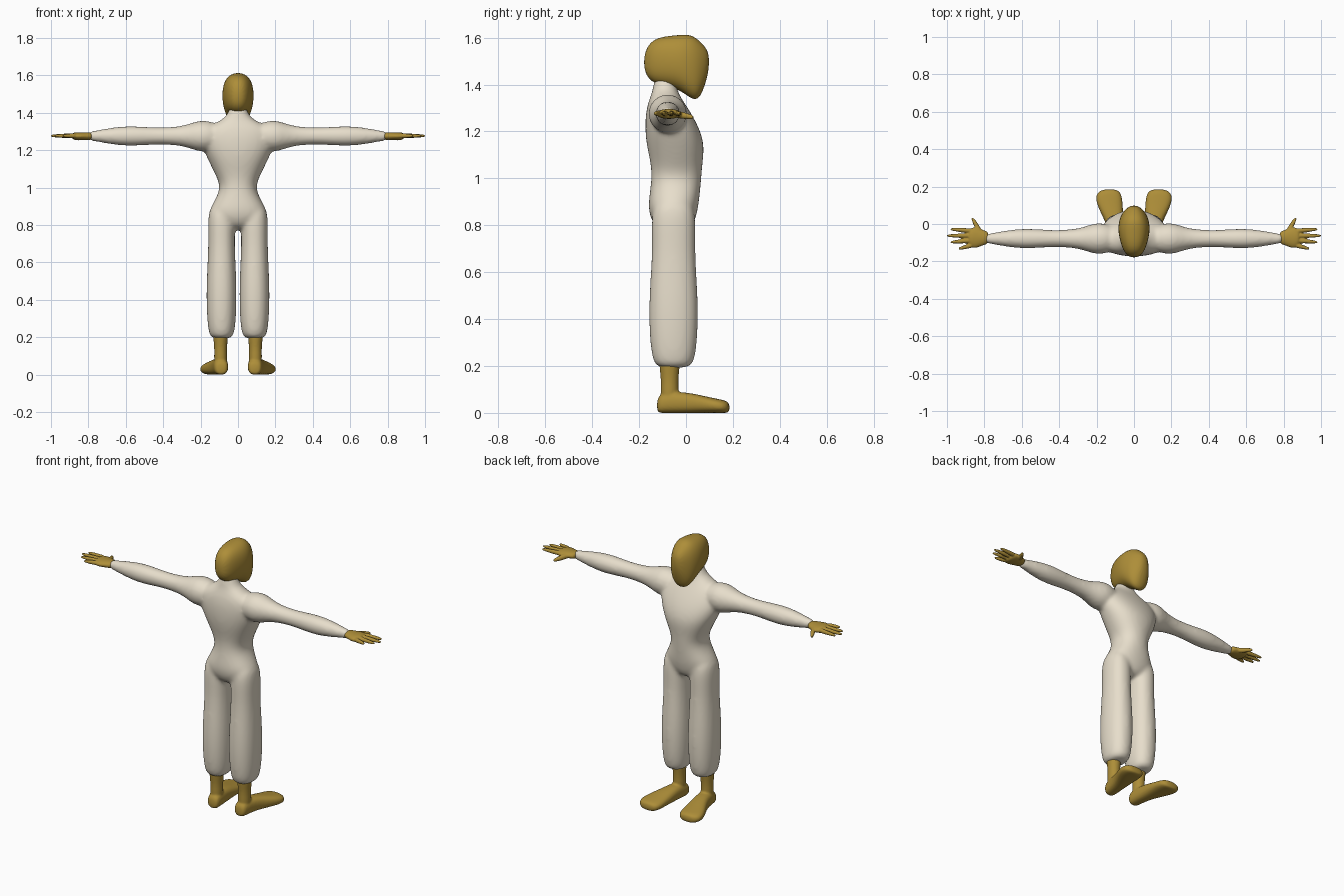
import bpy
import bmesh
from math import cos, sin, sqrt, tau, copysign

old = bpy.data.objects.get("Cube")
if old:
    bpy.data.objects.remove(old)


def material(name, rgb):
    mat = bpy.data.materials.new(name)
    mat.use_nodes = True
    colour = (*rgb, 1)
    mat.diffuse_color = colour
    mat.node_tree.nodes["Principled BSDF"].inputs["Base Color"].default_value = colour
    return mat


def loft(bm, rings, axis, side=1, power=1.0, sides=16):
    """Skin oval rings (position, centre a, centre b, radius a, radius b) along an axis."""
    grow = 3 / (2 + cos(tau / sides))  # offsets the shrinkage of the rounding
    loops = []
    for along, centre_a, centre_b, radius_a, radius_b in rings:
        loop = []
        for i in range(sides):
            c, s = cos(tau * i / sides), sin(tau * i / sides)
            a = centre_a + grow * radius_a * copysign(abs(c) ** power, c)
            b = centre_b + grow * radius_b * copysign(abs(s) ** power, s)
            x, y, z = {"x": (along, a, b), "y": (a, along, b), "z": (a, b, along)}[axis]
            loop.append(bm.verts.new((x * side, y, z)))
        loops.append(loop)
    for low, high in zip(loops, loops[1:]):
        for i in range(sides):
            j = (i + 1) % sides
            bm.faces.new((low[i], low[j], high[j], high[i]))
    bm.faces.new(loops[0])
    bm.faces.new(loops[-1])


def limb(bm, profile, axis, side, centre, stretch=1.0, power=1.0):
    """Loft a straight limb from (position, radius) pairs, deeper by stretch."""
    rings = [(along, *centre, r, r * stretch) for along, r in profile]
    loft(bm, rings, axis, side, power)


def finger(bm, axis, side, root, tip, radius):
    """Loft a tapering finger; root and tip are (position, centre a, centre b)."""
    rings = []
    for step in range(4):
        f = step / 3
        middle = [p + (q - p) * f for p, q in zip(root, tip)]
        r = radius * (1 - f * f / 2)
        rings.append((*middle, r, r))
    loft(bm, rings, axis, side, sides=8)


def finish(name, bm, mat, voxel=None, smooth=0):
    """Round the lofts, fuse them into one skin and shade it smooth."""
    bmesh.ops.recalc_face_normals(bm, faces=bm.faces)
    mesh = bpy.data.meshes.new(name)
    bm.to_mesh(mesh)
    bm.free()
    mesh.materials.append(mat)
    mesh.shade_smooth()
    obj = bpy.data.objects.new(name, mesh)
    bpy.context.scene.collection.objects.link(obj)
    rounding = obj.modifiers.new("rounding", "SUBSURF")
    rounding.levels = rounding.render_levels = 2
    if voxel:
        fuse = obj.modifiers.new("fuse", "REMESH")
        fuse.mode = "VOXEL"
        fuse.voxel_size = voxel
        fuse.use_smooth_shade = True
        soften = obj.modifiers.new("soften", "SMOOTH")
        soften.factor = 0.5
        soften.iterations = smooth


cream = material("cream cloth", (0.8, 0.73, 0.6))
gold = material("ochre skin", (0.42, 0.27, 0.04))
both_sides = (("left", 1), ("right", -1))

# Suit torso and neck: height, middle of depth, half width, half depth
torso = [
    (0.77, -0.05, 0.07, 0.07),
    (0.85, -0.057, 0.17, 0.105),
    (0.92, -0.05, 0.13, 0.107),
    (1, -0.04, 0.088, 0.105),
    (1.07, -0.04, 0.12, 0.11),
    (1.15, -0.045, 0.16, 0.125),
    (1.24, -0.065, 0.2, 0.11),
    (1.32, -0.085, 0.19, 0.08),
    (1.37, -0.09, 0.05, 0.05),
    (1.45, -0.09, 0.048, 0.045),
]
# Sleeves and trouser legs: position, radius
sleeve = [(0.08, 0.06), (0.2, 0.095), (0.28, 0.05), (0.45, 0.042),
          (0.6, 0.06), (0.78, 0.025), (0.8, 0.025)]
trouser = [(0.19, 0.05), (0.22, 0.07), (0.35, 0.08), (0.5, 0.08),
           (0.7, 0.068), (0.85, 0.075), (0.92, 0.05)]

bm = bmesh.new()
loft(bm, [(z, 0, y, wide, deep) for z, y, wide, deep in torso], "z", power=0.9)
for label, side in both_sides:
    limb(bm, sleeve, "x", side, centre=(-0.078, 1.276))
    limb(bm, trouser, "z", side, centre=(0.088, -0.053), stretch=1.3, power=0.9)
finish("suit", bm, cream, voxel=0.01, smooth=10)

# Head: depth, underside, top; its width follows an ellipse
skull = [(-0.18, 1.46, 1.53), (-0.145, 1.4, 1.6), (-0.04, 1.39, 1.61),
         (0.02, 1.34, 1.615), (0.06, 1.33, 1.585), (0.1, 1.46, 1.54)]
rings = []
for y, low, high in skull:
    width = 0.087 * sqrt(1 - ((y + 0.04) / 0.145) ** 2)
    rings.append((y, 0, (low + high) / 2, width, (high - low) / 2))
bm = bmesh.new()
loft(bm, rings, "y", power=0.85)
finish("head", bm, gold)

# Hands: flat palm, four fanned fingers and a thumb pointing forward
palm = [(0.775, 0.034), (0.81, 0.04), (0.85, 0.06), (0.89, 0.045)]
reaches = (0.94, 0.985, 1.005, 0.985)
for label, side in both_sides:
    bm = bmesh.new()
    loft(bm, [(x, -0.073, 1.275, r, 0.021) for x, r in palm], "x", side)
    for i, reach in enumerate(reaches):
        spread = i - 1.5
        root = (0.86, -0.075 + spread * 0.025, 1.277)
        tip = (reach, -0.08 + spread * 0.035, 1.277)
        finger(bm, "x", side, root, tip, radius=0.013)
    finger(bm, "y", side, (-0.05, 0.82, 1.275), (0.035, 0.865, 1.26), radius=0.016)
    finish(label + "_hand", bm, gold, voxel=0.004, smooth=2)

# Feet: straight ankle and a foot splayed outward
# Foot rings: depth, middle, half width, height
foot = [(-0.125, 0.09, 0.03, 0.06), (-0.1, 0.09, 0.04, 0.09), (0, 0.1, 0.043, 0.09),
        (0.1, 0.13, 0.07, 0.066), (0.16, 0.136, 0.07, 0.055), (0.187, 0.13, 0.04, 0.045)]
ankle = [(0.03, 0.04), (0.13, 0.031), (0.2, 0.04), (0.24, 0.04)]
for label, side in both_sides:
    bm = bmesh.new()
    limb(bm, ankle, "z", side, centre=(0.093, -0.07), stretch=1.1)
    sole = [(y, x, tall / 2, wide, tall / 2) for y, x, wide, tall in foot]
    loft(bm, sole, "y", side, power=0.8)
    finish(label + "_foot", bm, gold, voxel=0.006, smooth=3)
